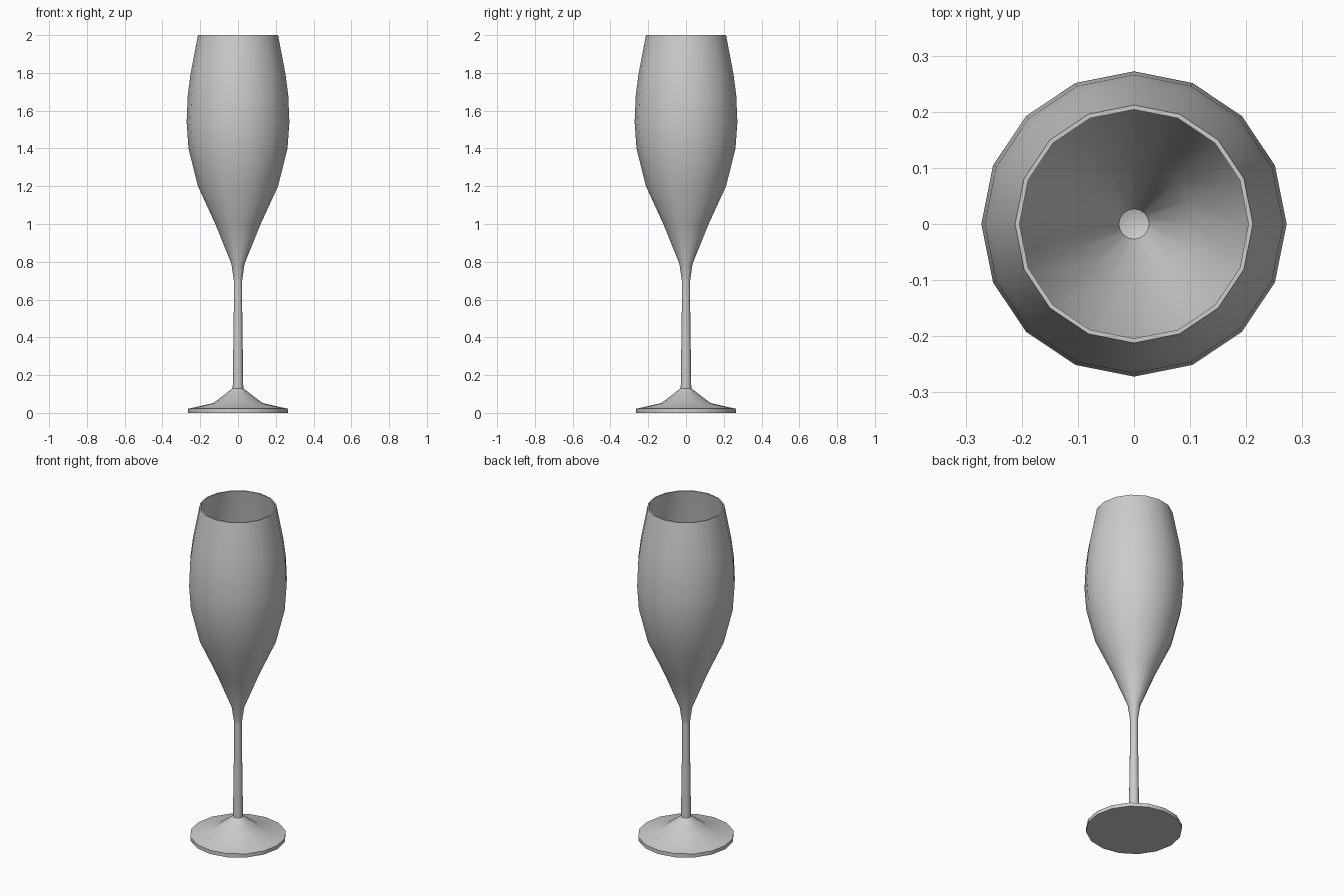
import bpy
import bmesh
import math

SIDES = 16

cube = bpy.data.objects.get("Cube")
if cube:
    bpy.data.objects.remove(cube, do_unlink=True)

glass = bpy.data.materials.new("light_grey")
glass.use_nodes = True
grey = (0.6, 0.6, 0.6, 1.0)
glass.diffuse_color = grey
glass.node_tree.nodes["Principled BSDF"].inputs["Base Color"].default_value = grey


def lathe(name, profile):
    """Spin (radius, height) points, listed with the solid on the left, around z."""
    bm = bmesh.new()
    rings = []
    for r, z in profile:
        if r == 0:
            rings.append([bm.verts.new((0, 0, z))] * SIDES)
        else:
            angles = [2 * math.pi * i / SIDES for i in range(SIDES)]
            rings.append([bm.verts.new((r * math.cos(a), r * math.sin(a), z)) for a in angles])
    for low, high in zip(rings, rings[1:]):
        for i in range(SIDES):
            j = (i + 1) % SIDES
            corners = dict.fromkeys((low[i], low[j], high[j], high[i]))
            bm.faces.new(list(corners))
    mesh = bpy.data.meshes.new(name)
    bm.to_mesh(mesh)
    bm.free()
    mesh.materials.append(glass)
    obj = bpy.data.objects.new(name, mesh)
    bpy.context.collection.objects.link(obj)
    bpy.ops.object.select_all(action="DESELECT")
    obj.select_set(True)
    bpy.context.view_layer.objects.active = obj
    bpy.ops.object.shade_smooth_by_angle(angle=math.radians(32))
    return obj


# Foot: flat disc with a thin rim, rising to the stem
lathe("foot", [(0, 0), (0.264, 0), (0.264, 0.022), (0.13, 0.052), (0.028, 0.13)])

# Stem: slightly tapered towards the bowl
lathe("stem", [(0.028, 0.13), (0.022, 0.57), (0.022, 0.70)])

# Bowl: outer wall, narrow flat lip, then the inner wall down to its floor
outer = [(0.022, 0.70), (0.035, 0.79), (0.12, 1.0), (0.212, 1.2), (0.262, 1.4),
         (0.272, 1.54), (0.266, 1.68), (0.252, 1.79), (0.212, 2.0)]
wall = 0.008
inner = [(r - wall, z) for r, z in reversed(outer[1:])]
lathe("bowl", outer + inner + [(0, 0.78)])
